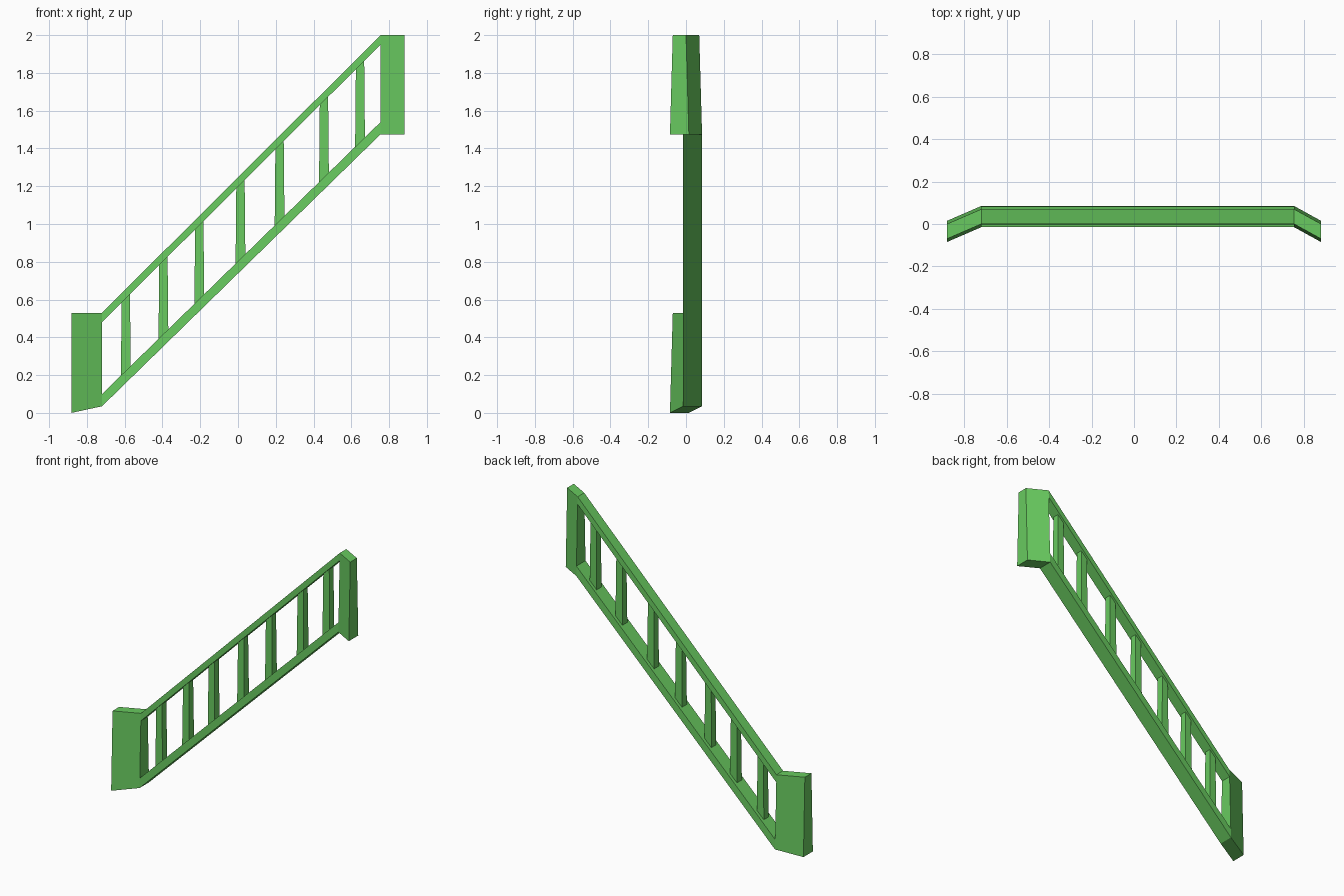
import bpy
import bmesh

cube = bpy.data.objects.get("Cube")
if cube:
    bpy.data.objects.remove(cube, do_unlink=True)

green = bpy.data.materials.new("bright_green")
green.use_nodes = True
COLOUR = (0.14, 0.59, 0.115, 1)
green.diffuse_color = COLOUR
green.node_tree.nodes["Principled BSDF"].inputs["Base Color"].default_value = COLOUR

LEFT_X, RIGHT_X, WING_X = -0.72, 0.755, 0.882
LOW = (0.035, 0.10, 0.48, 0.53)      # heights of the rail edges at the lower end
HIGH = (1.475, 1.54, 1.95, 2.0)      # and at the upper end
MID_Y = 0.035


def finish(name, bm):
    bmesh.ops.recalc_face_normals(bm, faces=bm.faces)
    mesh = bpy.data.meshes.new(name)
    bm.to_mesh(mesh)
    bm.free()
    mesh.materials.append(green)
    obj = bpy.data.objects.new(name, mesh)
    bpy.context.collection.objects.link(obj)


def column(bm, x, y, heights):
    """Front and back vertices up one upright; depth narrows towards the top."""
    rows = []
    for side in (-1, 1):
        row = []
        for z in heights:
            t = (z - heights[0]) / (heights[-1] - heights[0])
            row.append(bm.verts.new((x, y + side * (0.05 - 0.015 * t), z)))
        rows.append(row)
    return rows


def bridge(bm, a, b):
    """Side walls between two vertical strips of one rail."""
    (af, ab), (bf, bb) = a, b
    for face in ((af[0], bf[0], bf[1], af[1]), (ab[0], bb[0], bb[1], ab[1]),
                 (af[0], bf[0], bb[0], ab[0]), (af[1], bf[1], bb[1], ab[1])):
        bm.faces.new(face)


# Frame: two sloping rails joined to angled end panels
bm = bmesh.new()
lower = column(bm, LEFT_X, MID_Y, LOW)
upper = column(bm, RIGHT_X, MID_Y, HIGH)
for i in (0, 2):
    bridge(bm, [r[i:i + 2] for r in lower], [r[i:i + 2] for r in upper])
for inner, x, heights in ((lower, -WING_X, (0, 0.53)), (upper, WING_X, (1.475, 2.0))):
    outer = column(bm, x, -MID_Y, heights)
    for o, n in zip(outer, inner):
        bm.faces.new(o + n[::-1])
    (f, b), (nf, nb) = outer, inner
    bm.faces.new((f[0], f[1], b[1], b[0]))
    bm.faces.new((f[0], b[0], nb[0], nf[0]))
    bm.faces.new((f[1], b[1], nb[3], nf[3]))
    bm.faces.new((nf[1], nf[2], nb[2], nb[1]))
finish("railing_frame", bm)


# Balusters: slightly tapered posts with ends cut to the slope
def slope(x, i):
    return LOW[i] + (HIGH[i] - LOW[i]) * (x - LEFT_X) / (RIGHT_X - LEFT_X)


for n, cx in enumerate((-0.594, -0.395, -0.205, 0.013, 0.22, 0.455, 0.646)):
    bm = bmesh.new()
    rings = []
    for half, edge, sink in ((0.026, 1, -0.01), (0.022, 2, 0.01)):
        rings.append([bm.verts.new((cx + sx * half, MID_Y + sy * half,
                                    slope(cx + sx * half, edge) + sink))
                      for sx, sy in ((-1, -1), (1, -1), (1, 1), (-1, 1))])
    bottom, top = rings
    bm.faces.new(bottom)
    bm.faces.new(top)
    for i in range(4):
        j = (i + 1) % 4
        bm.faces.new((bottom[i], bottom[j], top[j], top[i]))
    finish(f"baluster_{n + 1}", bm)
